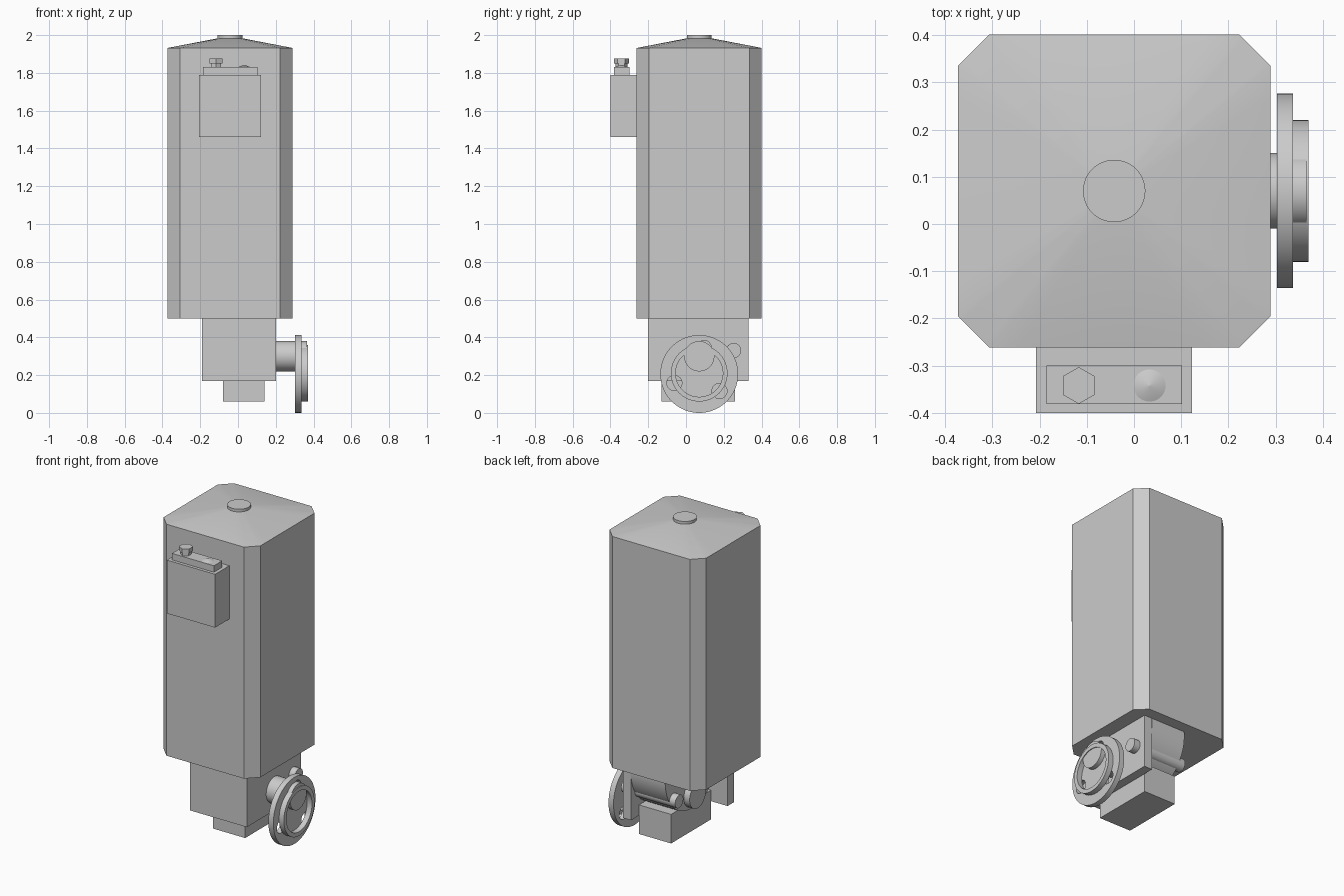
import bpy, bmesh, math
from mathutils import Vector

if "Cube" in bpy.data.objects:
    bpy.data.objects.remove(bpy.data.objects["Cube"], do_unlink=True)

grey = bpy.data.materials.new("light_grey")
grey.use_nodes = True
COLOUR = (0.6, 0.6, 0.6, 1)
grey.diffuse_color = COLOUR
grey.node_tree.nodes["Principled BSDF"].inputs["Base Color"].default_value = COLOUR


def finish(ob, name, smooth=False):
    ob.name = name
    ob.data.materials.clear()
    ob.data.materials.append(grey)
    bpy.ops.object.select_all(action='DESELECT')
    ob.select_set(True)
    bpy.context.view_layer.objects.active = ob
    if smooth:
        bpy.ops.object.shade_smooth_by_angle(angle=math.radians(30))
    return ob


def from_bmesh(bm, name, smooth=False):
    bmesh.ops.recalc_face_normals(bm, faces=bm.faces)
    mesh = bpy.data.meshes.new(name)
    bm.to_mesh(mesh)
    bm.free()
    ob = bpy.data.objects.new(name, mesh)
    bpy.context.collection.objects.link(ob)
    return finish(ob, name, smooth)


def box(name, lo, hi):
    lo, hi = Vector(lo), Vector(hi)
    bm = bmesh.new()
    bmesh.ops.create_cube(bm, size=1)
    for v in bm.verts:
        v.co = (lo + hi) / 2 + v.co * (hi - lo)
    return from_bmesh(bm, name)


def rod(name, start, end, r1, r2=None, sides=64):
    """Cylinder or cone between two points."""
    start, end = Vector(start), Vector(end)
    axis = end - start
    bpy.ops.mesh.primitive_cone_add(
        vertices=sides, radius1=r1, radius2=r1 if r2 is None else r2,
        depth=axis.length, location=(start + end) / 2,
        rotation=axis.to_track_quat('Z', 'Y').to_euler())
    return finish(bpy.context.object, name, sides > 8)


def pierced_disc(name, x0, x1, y, z, radius, holes):
    """Disc facing +x; each hole is (y offset, z offset, radius)."""
    curve = bpy.data.curves.new(name, 'CURVE')
    curve.dimensions = '2D'
    curve.fill_mode = 'BOTH'
    curve.extrude = (x1 - x0) / 2
    for cy, cz, r in [(0, 0, radius)] + holes:
        n = 72
        spline = curve.splines.new('POLY')
        spline.points.add(n - 1)
        spline.use_cyclic_u = True
        for i, p in enumerate(spline.points):
            a = math.tau * i / n
            p.co = (-cz + r * math.cos(a), cy + r * math.sin(a), 0, 1)
    ob = bpy.data.objects.new(name, curve)
    bpy.context.collection.objects.link(ob)
    ob.location = ((x0 + x1) / 2, y, z)
    ob.rotation_euler = (0, math.pi / 2, 0)
    finish(ob, name)
    bpy.ops.object.convert(target='MESH')
    return finish(bpy.context.object, name, True)


# Main housing: square column with chamfered corners
CX, CY, HALF, FLAT = -0.042, 0.07, 0.331, 0.265
outline = []
for k in range(4):
    c, s = round(math.cos(k * math.pi / 2)), round(math.sin(k * math.pi / 2))
    for px, py in ((HALF, -FLAT), (HALF, FLAT)):
        outline.append((CX + px * c - py * s, CY + px * s + py * c))
bm = bmesh.new()
base = bm.faces.new([bm.verts.new((x, y, 0.5)) for x, y in outline])
top = bmesh.ops.extrude_face_region(bm, geom=[base])
bmesh.ops.translate(bm, vec=(0, 0, 1.432),
                    verts=[g for g in top["geom"] if isinstance(g, bmesh.types.BMVert)])
if not base.is_valid or len(bm.faces) < 10:
    bmesh.ops.holes_fill(bm, edges=bm.edges)
from_bmesh(bm, "housing")

# Roof: octagonal rim sloping to a round neck
bm = bmesh.new()
lower, upper = [], []
STEPS = 8
for i in range(8):
    a, b = Vector(outline[i]), Vector(outline[(i + 1) % 8])
    for j in range(STEPS):
        p = a.lerp(b, j / STEPS)
        d = (p - Vector((CX, CY))).normalized() * 0.066
        lower.append(bm.verts.new((p.x, p.y, 1.932)))
        upper.append(bm.verts.new((CX + d.x, CY + d.y, 1.983)))
n = len(lower)
for i in range(n):
    j = (i + 1) % n
    bm.faces.new((lower[i], lower[j], upper[j], upper[i]))
bm.faces.new(upper)
from_bmesh(bm, "roof", True)
rod("roof_cap", (CX, CY, 1.97), (CX, CY, 2.0), 0.066)

# Control box on the front
box("control_box", (-0.207, -0.4, 1.46), (0.123, -0.26, 1.79))
box("control_box_lid", (-0.185, -0.381, 1.79), (0.102, -0.3, 1.83))
rod("nut_neck", (-0.117, -0.342, 1.83), (-0.117, -0.342, 1.852), 0.031, sides=6)
rod("nut_head", (-0.117, -0.342, 1.85), (-0.117, -0.342, 1.876), 0.039, sides=6)
rod("indicator", (0.033, -0.342, 1.83), (0.033, -0.342, 1.843), 0.034, 0.001)

# Lower bracket plates and foot
box("front_plate", (-0.19, -0.2, 0.17), (0.2, -0.135, 0.5))
box("side_plate", (0.145, -0.2, 0.17), (0.2, 0.33, 0.5))
box("foot_block", (-0.08, -0.13, 0.06), (0.14, 0.26, 0.24))

# Drum, cut off flush inside the housing floor
rod("drum", (-0.09, CY, 0.47), (0.147, CY, 0.47), 0.262, sides=96)

# Shafts through the drum
rod("main_shaft", (-0.13, CY, 0.3), (0.365, CY, 0.3), 0.08)
rod("small_shaft", (-0.13, 0.252, 0.33), (0.24, 0.252, 0.33), 0.04)

# Hand wheel with three holes and a raised ring
holes = [(0.14 * math.cos(math.radians(a)), 0.14 * math.sin(math.radians(a)), 0.04)
         for a in (80, 200, 320)]
pierced_disc("wheel_disc", 0.303, 0.337, CY, 0.206, 0.206, holes)
pierced_disc("wheel_ring", 0.337, 0.37, CY, 0.21, 0.15, [(0, 0, 0.125)])
